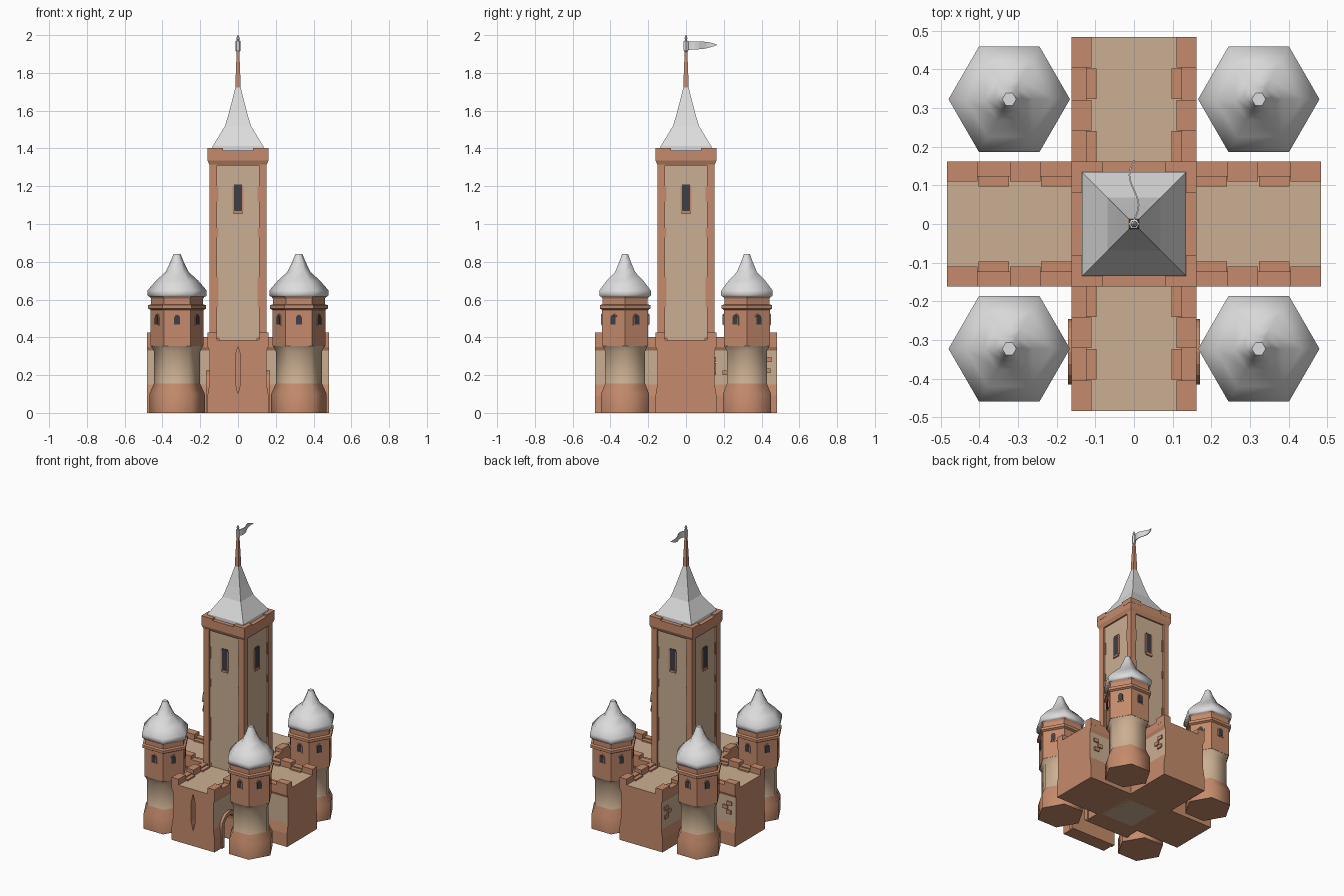
import bpy, math
from math import pi, sin, cos, radians
from mathutils import Matrix, Vector

if "Cube" in bpy.data.objects:
    bpy.data.objects.remove(bpy.data.objects["Cube"])


def material(name, rgb):
    m = bpy.data.materials.new(name)
    m.use_nodes = True
    m.diffuse_color = (*rgb, 1)
    m.node_tree.nodes["Principled BSDF"].inputs["Base Color"].default_value = (*rgb, 1)
    return m


CLAY, SAND, SLATE, DARK = range(4)
MATS = [material("terracotta stone", (0.56, 0.26, 0.15)),
        material("sand plaster", (0.60, 0.43, 0.29)),
        material("pale slate", (0.72, 0.72, 0.72)),
        material("dark glass", (0.05, 0.05, 0.06))]


def turn(k, n=4):
    return Matrix.Rotation(2 * pi * k / n, 4, 'Z')


def build(name, verts, faces, mat=CLAY, mx=Matrix(), face_mats=None, smooth=None):
    me = bpy.data.meshes.new(name)
    me.from_pydata([mx @ Vector(v) for v in verts], [], faces)
    for m in MATS:
        me.materials.append(m)
    for i, p in enumerate(me.polygons):
        p.material_index = face_mats[i] if face_mats else mat
    ob = bpy.data.objects.new(name, me)
    bpy.context.collection.objects.link(ob)
    if smooth:
        bpy.ops.object.select_all(action='DESELECT')
        ob.select_set(True)
        bpy.context.view_layer.objects.active = ob
        bpy.ops.object.shade_smooth_by_angle(angle=radians(smooth))
    return ob


def prism(name, pts, y0, y1, mat=CLAY, mx=Matrix()):
    """Extrude a counter-clockwise (x, z) outline from y0 to y1."""
    n = len(pts)
    verts = [(x, y, z) for y in (y0, y1) for x, z in pts]
    faces = [tuple(range(n)), tuple(range(2 * n - 1, n - 1, -1))]
    faces += [(i, i + n, (i + 1) % n + n, (i + 1) % n) for i in range(n)]
    return build(name, verts, faces, mat, mx)


def box(name, x0, x1, y0, y1, z0, z1, mat=CLAY, mx=Matrix()):
    return prism(name, [(x0, z0), (x1, z0), (x1, z1), (x0, z1)], y0, y1, mat, mx)


def lathe(name, n, profile, mx=Matrix(), phase=0, smooth=None):
    """Stack n-sided rings of (radius, height, colour of the band above)."""
    verts, faces, mats = [], [], []
    for r, z, _ in profile:
        verts += [(r * cos(phase + 2 * pi * i / n), r * sin(phase + 2 * pi * i / n), z) for i in range(n)]
    for k in range(len(profile) - 1):
        for i in range(n):
            j = (i + 1) % n
            faces.append((k * n + i, k * n + j, k * n + n + j, k * n + n + i))
            mats.append(profile[k][2])
    faces += [tuple(range(n - 1, -1, -1)), tuple(range(len(verts) - n, len(verts)))]
    mats += [profile[0][2], profile[-1][2]]
    return build(name, verts, faces, mx=mx, face_mats=mats, smooth=smooth)


def cut(target, cutter):
    mod = target.modifiers.new("cut", 'BOOLEAN')
    mod.operation, mod.solver, mod.object = 'DIFFERENCE', 'EXACT', cutter
    bpy.context.view_layer.objects.active = target
    bpy.ops.object.modifier_apply(modifier=mod.name)
    bpy.data.objects.remove(cutter)


def arch(w, base, spring, steps=8):
    curve = [(w * cos(pi * i / steps), spring + w * sin(pi * i / steps)) for i in range(steps + 1)]
    return [(w, base)] + curve + [(-w, base)]


# Four wall arms forming a cross, front arm first
half = [(0.162, 0), (0.162, 0.09), (0.152, 0.15), (0.152, 0.33), (0.161, 0.35), (0.161, 0.385)]
outline = half + [(-x, z) for x, z in reversed(half)]
arms = []
for k in range(4):
    arm = prism("wall_arm", outline, -0.483, -0.1, CLAY, turn(k))
    out = turn(k) @ Vector((0, -1, 0))
    for p in arm.data.polygons:
        plaster = abs(p.normal.dot(out)) < 0.5 and 0.16 < p.center.z < 0.33
        if plaster or p.normal.z > 0.9:
            p.material_index = SAND
    arms.append(arm)
    # Stepped parapets along both edges
    for s in (-1, 1):
        def strip(name, a, b, y0, y1, z1):
            box(name, min(s * a, s * b), max(s * a, s * b), y0, y1, 0.38, z1, CLAY, turn(k))
        strip("parapet", 0.123, 0.161, -0.483, -0.14, 0.402)
        for i in range(4):
            y = -0.483 + i * 0.081
            if i % 2 == 0:
                strip("merlon", 0.11, 0.1615, y, y + 0.079, 0.425)
            else:
                strip("parapet_step", 0.097, 0.124, y, y + 0.079, 0.395)

# Arched gate passage through the front arm, with raised surrounds
GATE_Y = -0.33
side = Matrix.Translation((0, GATE_Y, 0)) @ turn(1)
cut(arms[0], prism("gate_cutter", arch(0.06, -0.05, 0.14), -0.3, 0.3, CLAY, side))
for s in (-1, 1):
    ring = arch(0.06, 0, 0.14) + arch(0.085, 0, 0.14)[::-1]
    verts = [(x, s * y, z) for y in (0.14, 0.17) for x, z in ring]
    n = len(ring)
    m = n // 2
    faces = []
    for i in range(m - 1):
        a, b, c, d = i, i + 1, n - 2 - i, n - 1 - i
        faces += [(a, b, c, d), (a + n, d + n, c + n, b + n),
                  (a, a + n, b + n, b), (d, c, c + n, d + n)]
    build("gate_surround", verts, faces, CLAY, side)

# Arrow slit in the front wall
slit = [(0, 0.10), (0.014, 0.16), (0.014, 0.30), (0, 0.355), (-0.014, 0.30), (-0.014, 0.16)]
cut(arms[0], prism("slit_cutter", slit, -0.55, -0.42))

# Exposed bricks on the plaster of the rear and side arms
for k, sides in ((1, (1,)), (2, (-1, 1)), (3, (-1,))):
    for s in sides:
        for y, z in ((-0.435, 0.27), (-0.405, 0.24), (-0.43, 0.21), (-0.21, 0.2)):
            box("wall_brick", s * 0.155 - 0.005, s * 0.155 + 0.005, y - 0.018, y + 0.018,
                z, z + 0.025, CLAY, turn(k))

# Keep: plaster core, corner pillars, quoins, windows
box("keep_core", -0.14, 0.14, -0.14, 0.14, 0, 1.36, SAND)
for k in range(4):
    mx = turn(k)
    box("corner_pillar", 0.112, 0.152, -0.152, -0.112, 0.3, 1.33, CLAY, mx)
    for s in (-1, 1):
        for z, h, w in ((0.385, 0.02, 0.012), (0.56, 0.16, 0.008), (0.93, 0.05, 0.008), (1.12, 0.08, 0.008)):
            x = s * (0.112 - w / 2)
            box("quoin", x - w / 2, x + w / 2, -0.147, -0.13, z, z + h, CLAY, mx)
        box("window_jamb", s * 0.024 - 0.004, s * 0.024 + 0.004, -0.146, -0.13, 1.065, 1.2, CLAY, mx)
    box("keep_window", -0.021, 0.021, -0.143, -0.13, 1.065, 1.21, DARK, mx)
    box("window_sill", -0.024, 0.024, -0.149, -0.13, 1.053, 1.068, CLAY, mx)
    box("rim_corner", 0.08, 0.162, -0.162, -0.08, 1.37, 1.402, CLAY, mx)

# Keep rim, roof and mast
R = math.sqrt(2)
lathe("keep_rim", 4, [(0.15 * R, 1.31, CLAY), (0.161 * R, 1.335, CLAY), (0.161 * R, 1.39, CLAY)], phase=pi / 4)
lathe("keep_roof", 4, [(0.134 * R, 1.385, SLATE), (0.134 * R, 1.412, SLATE), (0.068 * R, 1.52, SLATE),
                       (0.045 * R, 1.6, SLATE), (0.012 * R, 1.73, SLATE)], phase=pi / 4)
lathe("mast", 4, [(0.02, 1.71, CLAY), (0.018, 1.77, CLAY), (0.009, 1.93, CLAY)], phase=pi / 4)
lathe("finial", 6, [(0.008, 1.91, SLATE), (0.014, 1.92, SLATE), (0.014, 1.968, SLATE), (0.006, 1.972, SLATE),
                    (0.009, 1.985, SLATE), (0.002, 2.0, SLATE)])

# Waving pennant
steps = 8
verts, faces = [], []
for i in range(steps + 1):
    t = i / steps
    h = 0.021 * (1 - t ** 3) + 0.001
    for dx in (-0.002, 0.002):
        for dz in (-h, h):
            verts.append((0.012 * sin(2 * pi * t) + dx, 0.01 + 0.155 * t, 1.944 + dz + 0.005 * t))
for i in range(steps):
    a = 4 * i
    faces += [(a + p, a + q, a + q + 4, a + p + 4) for p, q in ((0, 1), (1, 3), (3, 2), (2, 0))]
build("pennant", verts, faces, SLATE)

# Corner towers
C = 0.3225
for sx in (-1, 1):
    for sy in (-1, 1):
        mx = Matrix.Translation((sx * C, sy * C, 0))
        lathe("tower_shaft", 6, [(0.147, 0, CLAY), (0.147, 0.1, CLAY), (0.122, 0.155, SAND),
                                 (0.122, 0.325, SAND), (0.14, 0.358, SAND)], mx, smooth=62)
        lathe("tower_chamber", 6, [(0.14, 0.355, CLAY), (0.14, 0.545, CLAY), (0.154, 0.552, CLAY),
                                   (0.154, 0.57, CLAY), (0.138, 0.575, CLAY), (0.138, 0.605, CLAY),
                                   (0.15, 0.622, CLAY)], mx)
        lathe("tower_roof", 6, [(0.15, 0.615, SLATE), (0.157, 0.622, SLATE), (0.157, 0.648, SLATE),
                                (0.112, 0.70, SLATE), (0.062, 0.745, SLATE), (0.035, 0.80, SLATE),
                                (0.018, 0.842, SLATE)], mx, smooth=62)
        for k in range(6):
            face = mx @ turn(k, 6)
            prism("tower_window_frame", arch(0.022, 0.462, 0.505, 4), -0.125, -0.114, CLAY, face)
            prism("tower_window", arch(0.015, 0.468, 0.505, 4), -0.128, -0.12, DARK, face)
